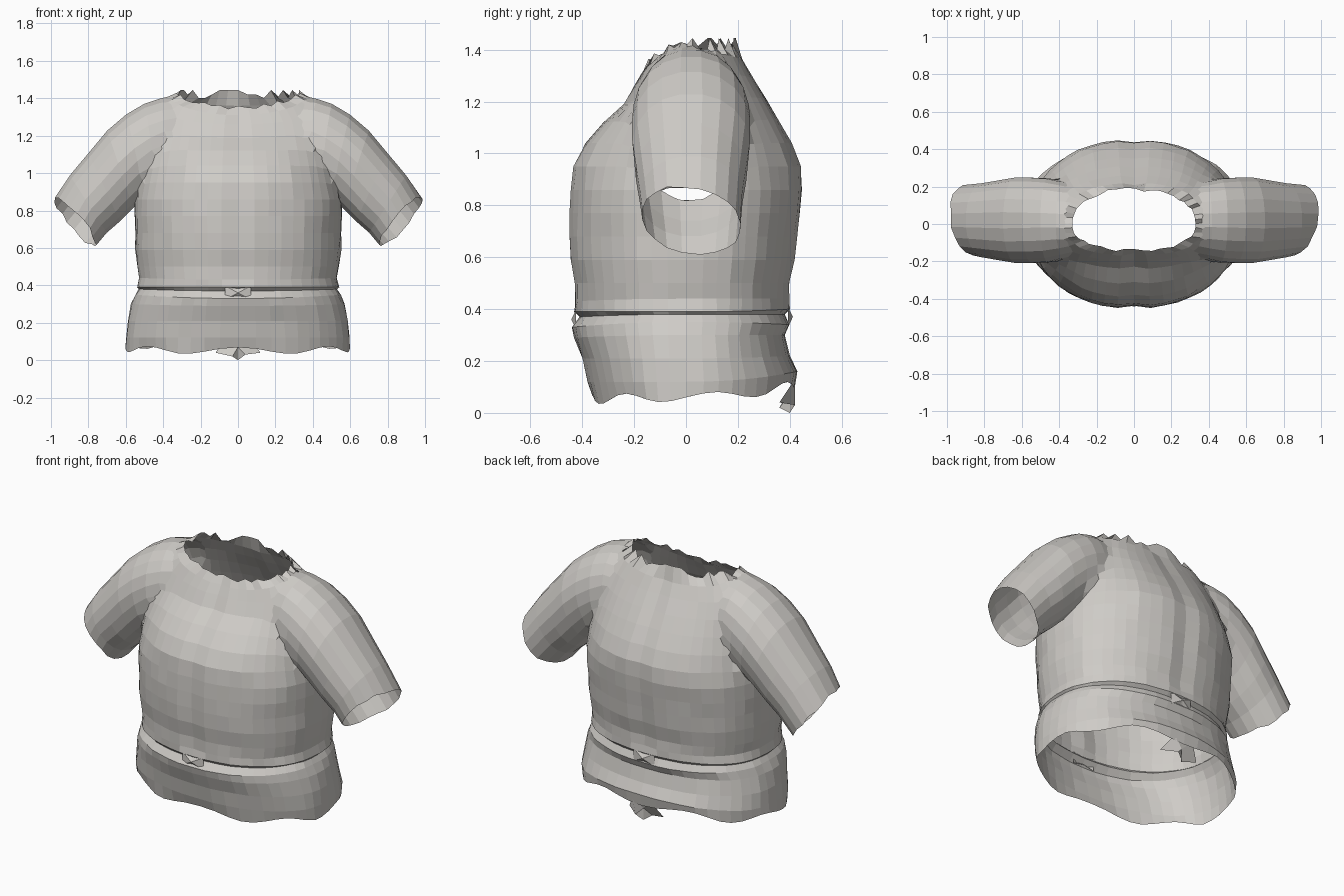
import bpy, bmesh, math, random
from mathutils import Vector

random.seed(4)
if "Cube" in bpy.data.objects:
    bpy.data.objects.remove(bpy.data.objects["Cube"])


def material(name, rgb):
    m = bpy.data.materials.new(name)
    m.use_nodes = True
    m.diffuse_color = (*rgb, 1)
    m.node_tree.nodes["Principled BSDF"].inputs["Base Color"].default_value = (*rgb, 1)
    return m


cloth = material("light grey cloth", (0.62, 0.60, 0.57))


def finish(name, bm):
    mesh = bpy.data.meshes.new(name)
    bm.to_mesh(mesh)
    bm.free()
    mesh.materials.append(cloth)
    ob = bpy.data.objects.new(name, mesh)
    bpy.context.collection.objects.link(ob)
    return ob


def loft(name, rings):
    """Skin the rings; the two end caps get slot 1 so they can be cut open later."""
    bm = bmesh.new()
    rows = [[bm.verts.new(p) for p in ring] for ring in rings]
    n = len(rows[0])
    for a, b in zip(rows, rows[1:]):
        for i in range(n):
            j = (i + 1) % n
            bm.faces.new((a[i], a[j], b[j], b[i]))
    for row in (rows[0], rows[-1]):
        hub = bm.verts.new(sum((v.co for v in row), Vector()) / n)
        for i in range(n):
            bm.faces.new((row[i], row[(i + 1) % n], hub)).material_index = 1
    bmesh.ops.recalc_face_normals(bm, faces=bm.faces)
    ob = finish(name, bm)
    ob.data.materials.append(cloth)
    return ob


def soft(v, power=0.9):
    return math.copysign(abs(v) ** power, v)


# Torso rings: half width, front y, back y, then height at side, front, back
TORSO = [
    (0.60, -0.36, 0.42, 0.06, 0.05, 0.11),
    (0.60, -0.38, 0.43, 0.12, 0.12, 0.16),
    (0.59, -0.40, 0.40, 0.21, 0.21, 0.22),
    (0.57, -0.43, 0.38, 0.30, 0.29, 0.30),
    (0.55, -0.44, 0.40, 0.35, 0.33, 0.34),
    (0.53, -0.41, 0.38, 0.38, 0.37, 0.38),
    (0.54, -0.43, 0.40, 0.39, 0.39, 0.40),
    (0.53, -0.43, 0.40, 0.44, 0.43, 0.44),
    (0.54, -0.43, 0.40, 0.50, 0.50, 0.50),
    (0.55, -0.445, 0.42, 0.59, 0.59, 0.59),
    (0.55, -0.45, 0.43, 0.68, 0.68, 0.68),
    (0.555, -0.45, 0.44, 0.77, 0.77, 0.77),
    (0.555, -0.445, 0.45, 0.86, 0.86, 0.86),
    (0.54, -0.435, 0.445, 0.95, 0.95, 0.95),
    (0.52, -0.39, 0.41, 1.04, 1.04, 1.04),
    (0.50, -0.32, 0.36, 1.13, 1.12, 1.13),
    (0.48, -0.24, 0.31, 1.23, 1.19, 1.21),
    (0.45, -0.20, 0.26, 1.32, 1.26, 1.29),
    (0.40, -0.17, 0.22, 1.40, 1.31, 1.36),
    (0.33, -0.14, 0.185, 1.42, 1.35, 1.42),
]
SEGS = 48
rings = []
for k, (hx, yf, yb, zs, zf, zb) in enumerate(TORSO):
    ring = []
    for i in range(SEGS):
        a = math.tau * i / SEGS
        c, s = math.cos(a), math.sin(a)
        depth, z_end = (yb, zb) if s > 0 else (-yf, zf)
        z = zs + (z_end - zs) * s * s
        wob = 1 + random.uniform(-0.006, 0.006)
        p = Vector((hx * soft(c) * wob, depth * soft(s) * wob, z))
        if k == 0:                                  # wavy hem
            p.z += 0.018 * math.sin(7 * a)
        elif k == len(TORSO) - 1:                   # ragged neck edge
            p.z += random.choice((-0.015, 0, 0.02)) * (1.2 if s > 0 else 0.5)
            p.y += random.uniform(-0.01, 0.01)
        elif k > 6 and abs(c) < 0.05:               # shallow centre seam
            p.y -= 0.012 * s
        ring.append(p)
    rings.append(ring)
shirt = loft("shirt", rings)

# Sleeve rings: upper x, z, lower x, z, half depth
SLEEVE = [
    (0.28, 1.37, 0.25, 1.00, 0.17),
    (0.40, 1.415, 0.36, 0.97, 0.21),
    (0.50, 1.39, 0.42, 0.93, 0.235),
    (0.60, 1.335, 0.49, 0.88, 0.24),
    (0.70, 1.23, 0.56, 0.81, 0.23),
    (0.80, 1.11, 0.63, 0.74, 0.215),
    (0.90, 0.99, 0.70, 0.68, 0.20),
    (0.98, 0.87, 0.76, 0.61, 0.19),
]


def sleeve(side):
    rows = []
    for k, (ux, uz, lx, lz, half) in enumerate(SLEEVE):
        mid = Vector(((ux + lx) / 2, 0.02, (uz + lz) / 2))
        up = Vector((ux, 0.02, uz)) - mid
        row = []
        for i in range(20):
            a = math.tau * (i + 0.5) / 20
            p = mid + up * math.cos(a) + Vector((0, half * soft(math.sin(a)), 0))
            if k == len(SLEEVE) - 1:                # cuff is longer at the back
                p += Vector((0.75, 0, -0.65)) * (0.035 * math.sin(a) + random.uniform(-0.008, 0.008))
            p.x *= side
            row.append(p)
        rows.append(row)
    return loft("sleeve_cutter", rows)


# Fuse the sleeves with the torso
for side in (-1, 1):
    arm = sleeve(side)
    mod = shirt.modifiers.new("join_sleeve", 'BOOLEAN')
    mod.operation, mod.solver, mod.object = 'UNION', 'EXACT', arm
    bpy.context.view_layer.objects.active = shirt
    bpy.ops.object.modifier_apply(modifier=mod.name)
    bpy.data.objects.remove(arm)

# Open the neck, hem and cuffs, and soften the shoulder seams
bm = bmesh.new()
bm.from_mesh(shirt.data)
bmesh.ops.delete(bm, geom=[f for f in bm.faces if f.material_index == 1], context='FACES')
bmesh.ops.remove_doubles(bm, verts=bm.verts, dist=0.008)
seam = [v for v in bm.verts if 0.3 < abs(v.co.x) < 0.62 and v.co.z > 0.9 and not v.is_boundary]
for _ in range(3):
    bmesh.ops.smooth_vert(bm, verts=seam, factor=0.4, use_axis_x=True, use_axis_y=True, use_axis_z=True)
bm.to_mesh(shirt.data)
bm.free()
shirt.data.materials.pop(index=1)


def patch(name, points, faces):
    bm = bmesh.new()
    vs = [bm.verts.new(p) for p in points]
    for f in faces:
        bm.faces.new([vs[i] for i in f])
    return finish(name, bm)


# Gathered knots at the waist: four-armed folds around a raised centre
def knot(name, y, z, out):
    pts = [(0, y + out * 0.012, z)]
    for i in range(8):
        a = math.tau * (i + 0.5) / 8
        r = 0.075 if i % 4 in (0, 3) else 0.02
        pts.append((r * math.cos(a), y - out * 0.006, z + 1.3 * r * math.sin(a)))
    patch(name, pts, [(0, i + 1, (i + 1) % 8 + 1) for i in range(8)])


knot("front_knot", -0.43, 0.36, -1)
knot("back_knot", 0.40, 0.37, 1)

# Torn tail hanging from the back hem
patch("back_tail",
      [(-0.06, 0.42, 0.13), (0.06, 0.42, 0.13), (-0.12, 0.38, 0.04), (-0.03, 0.36, 0.02),
       (0, 0.40, 0.0), (0.04, 0.42, 0.03), (0.12, 0.36, 0.04), (0, 0.40, 0.07)],
      [(0, 2, 3, 7), (7, 3, 4), (7, 4, 5), (1, 7, 5, 6), (0, 7, 1)])
